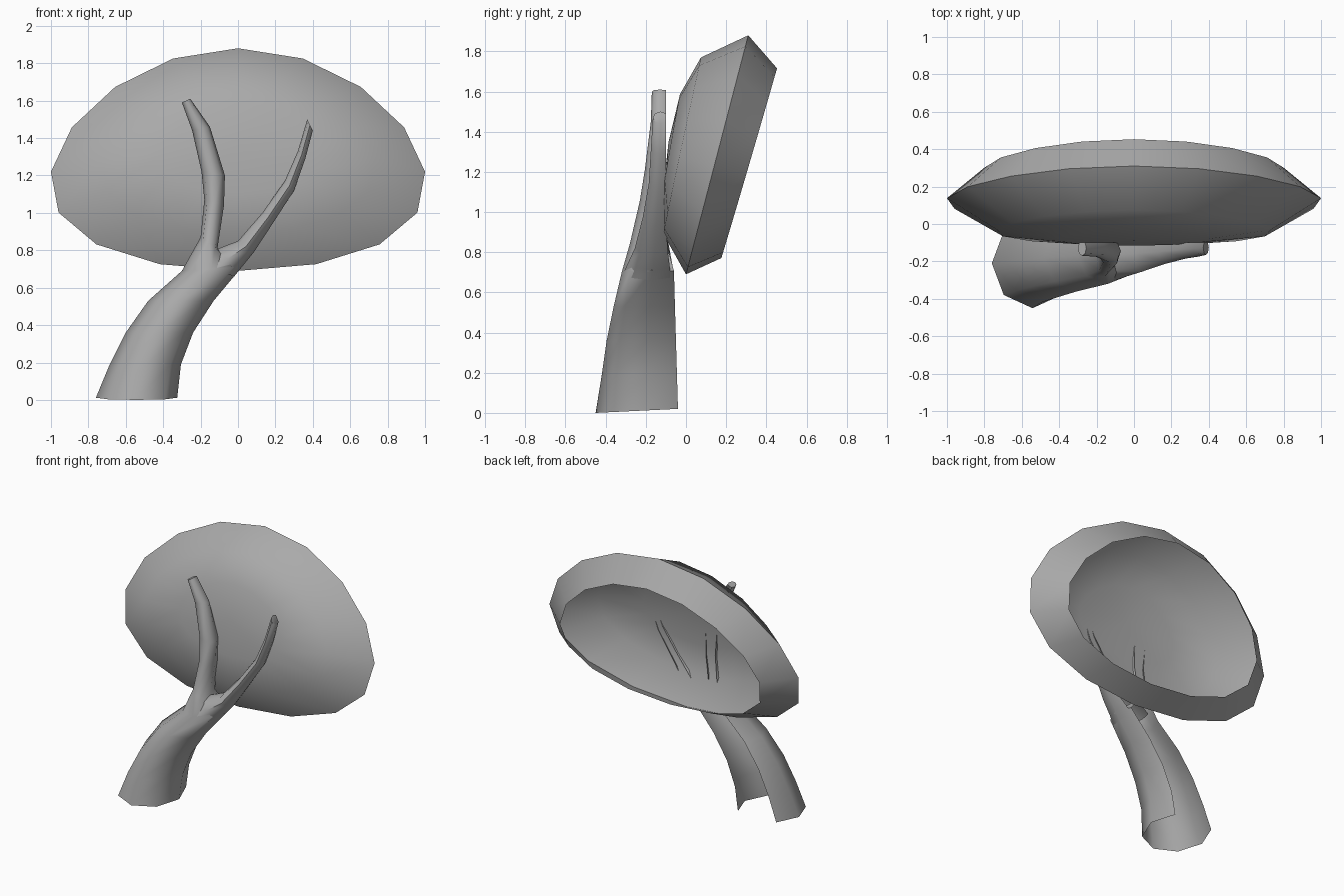
import bpy
import math
from mathutils import Vector

cube = bpy.data.objects.get("Cube")
if cube:
    bpy.data.objects.remove(cube, do_unlink=True)

gray = bpy.data.materials.new("plain gray")
gray.use_nodes = True
color = (0.4, 0.4, 0.4, 1.0)
gray.diffuse_color = color
gray.node_tree.nodes["Principled BSDF"].inputs["Base Color"].default_value = color


def add_part(name, verts, faces, angle):
    mesh = bpy.data.meshes.new(name)
    mesh.from_pydata(verts, [], faces)
    mesh.materials.append(gray)
    obj = bpy.data.objects.new(name, mesh)
    bpy.context.collection.objects.link(obj)
    bpy.ops.object.select_all(action='DESELECT')
    obj.select_set(True)
    bpy.context.view_layer.objects.active = obj
    bpy.ops.object.shade_smooth_by_angle(angle=math.radians(angle))
    return obj


def bridge(rows, count, closed):
    """Quads between consecutive rings of equal size."""
    faces = []
    for r in range(rows - 1):
        for i in range(count if closed else count - 1):
            j = (i + 1) % count
            a, b = r * count, (r + 1) * count
            faces.append((a + i, a + j, b + j, b + i))
    return faces


# Canopy: tilted shallow bowl, open at the back
SEGMENTS = 16
centre = Vector((0, 0.155, 1.285))
up = Vector((0, 0.155, 0.595))
forward = Vector((0, -0.968, 0.252))
rings = [(0.8, -0.165), (1.0, 0.0), (0.73, 0.18), (0.4, 0.235)]   # scale, depth
verts = []
for scale, depth in rings:
    for i in range(SEGMENTS):
        a = math.tau * i / SEGMENTS
        x = math.sin(a) - 0.05 * math.sin(2 * a)
        t = math.cos(a) - 0.11 * math.sin(a) ** 2
        lean = 0.02 * math.cos(a) if depth > 0 else -0.015 * math.cos(a) if depth < 0 else 0
        verts.append(centre + Vector((x * scale, 0, 0)) + up * t * scale + forward * (depth + lean))
faces = bridge(len(rings), SEGMENTS, True)
last = len(verts) - SEGMENTS
verts.append(centre + forward * 0.25)
faces += [(last + i, last + (i + 1) % SEGMENTS, len(verts) - 1) for i in range(SEGMENTS)]
add_part("canopy", verts, faces, 50)


# Trunk and branches: eight-sided tubes with the two back sides left open
def open_tube(name, stations, cap):
    """Stations: left x, left z, right x, right z, front y, back y."""
    verts = []
    for lx, lz, rx, rz, front, back in stations:
        half = (back - front) / (1 + math.sqrt(0.5))
        mid = Vector(((lx + rx) / 2, front + half, (lz + rz) / 2))
        side = Vector(((rx - lx) / 2, 0, (rz - lz) / 2))
        for k in range(7):
            a = math.radians(135 + 45 * k)
            verts.append(mid + side * math.cos(a) + Vector((0, half * math.sin(a), 0)))
    faces = bridge(len(stations), 7, False)
    if cap:
        faces.append(tuple(range(len(verts) - 7, len(verts))))
    obj = add_part(name, verts, faces, 60)
    return obj


trunk = open_tube("trunk_and_right_branch", [
    (-0.76, 0.01, -0.325, 0.01, -0.45, -0.04),
    (-0.69, 0.18, -0.305, 0.19, -0.42, -0.045),
    (-0.60, 0.36, -0.24, 0.36, -0.395, -0.05),
    (-0.48, 0.53, -0.13, 0.53, -0.36, -0.055),
    (-0.30, 0.69, 0.02, 0.71, -0.32, -0.06),
    (-0.20, 0.87, -0.11, 0.81, -0.28, -0.09),
    (-0.18, 1.07, -0.075, 1.04, -0.23, -0.10),
    (-0.195, 1.22, -0.07, 1.20, -0.205, -0.10),
    (-0.245, 1.44, -0.15, 1.46, -0.175, -0.10),
    (-0.30, 1.59, -0.255, 1.61, -0.17, -0.10)], True)
# Tuck the front of the base down to the ground
for v in trunk.data.vertices[:7]:
    v.co.z = 0.02 + (v.co.y + 0.04) * 0.0488

open_tube("left_branch", [
    (-0.22, 0.74, -0.02, 0.66, -0.31, -0.08),
    (-0.13, 0.80, 0.02, 0.71, -0.285, -0.08),
    (0.0, 0.85, 0.085, 0.79, -0.255, -0.09),
    (0.13, 1.00, 0.19, 0.95, -0.215, -0.10),
    (0.25, 1.17, 0.30, 1.12, -0.185, -0.10),
    (0.32, 1.33, 0.36, 1.29, -0.175, -0.10),
    (0.37, 1.50, 0.40, 1.44, -0.165, -0.10)], True)
